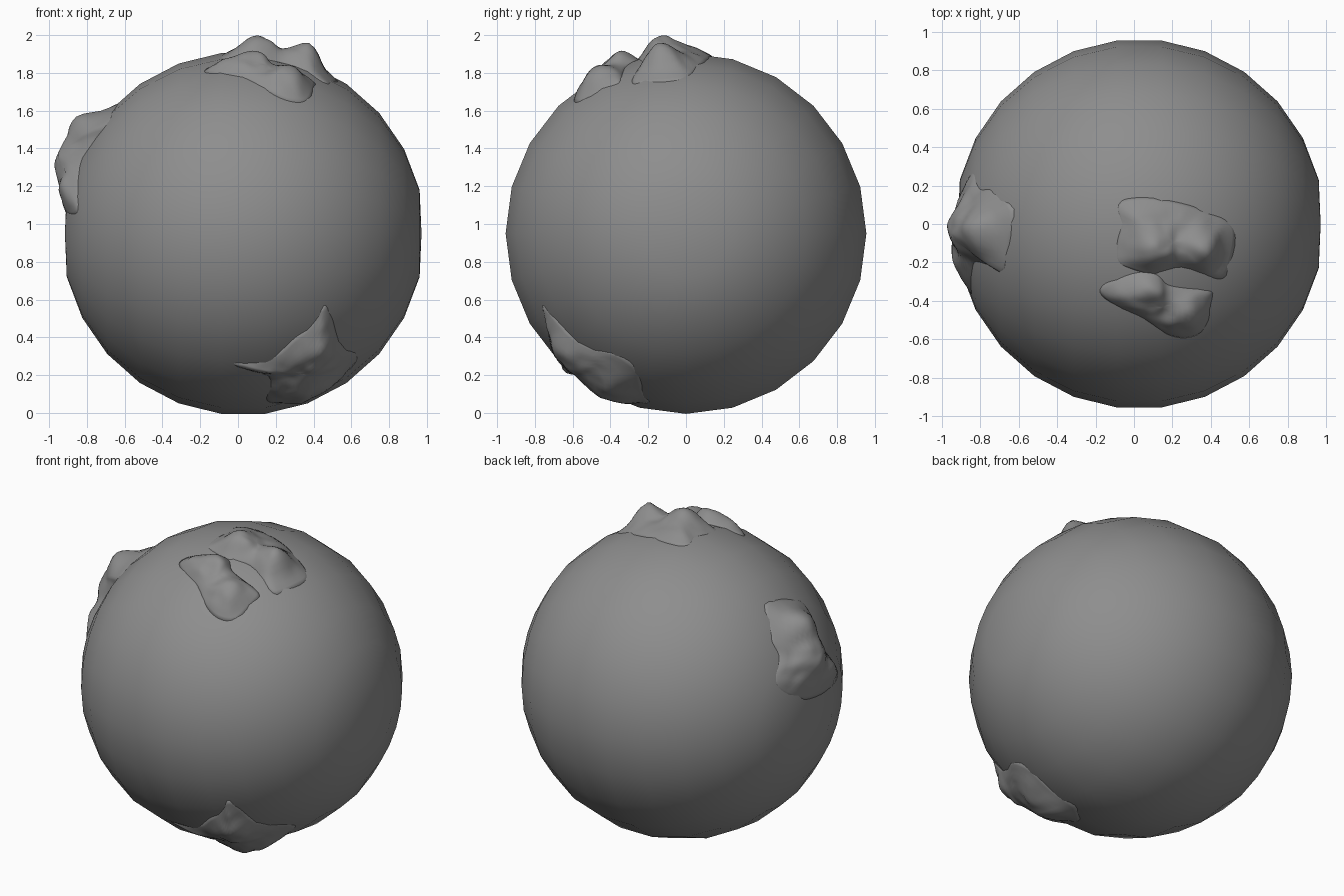
import bpy, math
from mathutils import Vector, noise

if "Cube" in bpy.data.objects:
    bpy.data.objects.remove(bpy.data.objects["Cube"])

CENTER = Vector((0.0275, 0, 0.95))
R = 0.963

grey = bpy.data.materials.new('dark_grey')
grey.diffuse_color = (0.27, 0.27, 0.27, 1)
grey.use_nodes = True
grey.node_tree.nodes["Principled BSDF"].inputs["Base Color"].default_value = grey.diffuse_color


def lift(axis, a, b):
    """Direction from the globe centre for a point read off a flat view."""
    if axis == 'left':
        y, z = a, b - CENTER.z
        v = Vector((-math.sqrt(max(0.01, R * R - y * y - z * z)), y, z))
    else:
        x, y = a - CENTER.x, b
        z = math.sqrt(max(0.01, R * R - x * x - y * y))
        v = Vector((x, y, z if axis == 'top' else -z))
    return v.normalized()


def rounded_outline(pts, steps=4):
    """Closed Catmull-Rom curve through the outline points."""
    out, n = [], len(pts)
    for i in range(n):
        p0, p1, p2, p3 = (Vector(pts[(i + k) % n]) for k in (-1, 0, 1, 2))
        for s in range(steps):
            t = s / steps
            out.append(0.5 * (2 * p1 + (p2 - p0) * t + (2 * p0 - 5 * p1 + 4 * p2 - p3) * t * t
                              + (3 * p1 - p0 - 3 * p2 + p3) * t ** 3))
    return out


def continent(name, axis, outline, peaks, base, rings=12):
    """Domed hilly patch: rings shrink from the coast to the middle."""
    coast = [lift(axis, *p) for p in rounded_outline(outline)]
    hills = [(lift(axis, a, b), h, w) for a, b, h, w in peaks]
    mid = sum(coast, Vector()).normalized()
    n = len(coast)

    def place(d, t):
        d = d.normalized()
        h = base + sum(a * math.exp(-((d - c).length / w) ** 2) for c, a, w in hills)
        h += 0.014 * noise.noise(d * 14)
        return CENTER + d * (0.95 + h * (1 - t ** 3.5))

    verts = [CENTER + d * 0.93 for d in coast]
    for k in range(rings):
        t = 1 - k / rings
        verts += [place(mid.lerp(d, t), t) for d in coast]
    verts.append(place(mid, 0))
    faces = [(k * n + i, k * n + (i + 1) % n, (k + 1) * n + (i + 1) % n, (k + 1) * n + i)
             for k in range(rings) for i in range(n)]
    faces += [(rings * n + i, rings * n + (i + 1) % n, len(verts) - 1) for i in range(n)]
    # make normals face outward
    a, b, c = (verts[i] for i in faces[-1])
    if (b - a).cross(c - a).dot(mid) < 0:
        faces = [tuple(reversed(f)) for f in faces]
    me = bpy.data.meshes.new(name)
    me.from_pydata(verts, [], faces)
    me.polygons.foreach_set('use_smooth', [True] * len(faces))
    me.materials.append(grey)
    bpy.context.collection.objects.link(bpy.data.objects.new(name, me))


# globe: poles along x, slightly flattened
bpy.ops.mesh.primitive_uv_sphere_add(segments=24, ring_count=13, radius=0.962, location=CENTER,
                                     rotation=(0, math.pi / 2, 0))
globe = bpy.context.object
globe.name = 'globe'
for v in globe.data.vertices:
    v.co.z = max(-0.944, min(0.944, v.co.z))
globe.data.materials.append(grey)
bpy.ops.object.shade_smooth()

# two land masses near the top (x, y)
continent('north_land_back', 'top',
          [(-.09, .11), (.05, .14), (.25, .11), (.4, .06), (.51, .01), (.54, -.07), (.5, -.25),
           (.43, -.29), (.25, -.23), (.11, -.27), (-.02, -.24), (-.1, -.2), (-.1, -.1), (-.08, 0)],
          [(.1, -.13, .085, .11), (.35, -.12, .105, .1), (.02, .02, .02, .1)], .025)
continent('north_land_front', 'top',
          [(-.18, -.36), (-.13, -.3), (.02, -.25), (.12, -.26), (.18, -.32), (.28, -.34), (.4, -.35),
           (.415, -.4), (.38, -.55), (.28, -.6), (.17, -.58), (.05, -.5), (-.1, -.43)],
          [(.28, -.46, .06, .11), (.07, -.33, .06, .09), (-.07, -.35, .03, .08)], .03)

# land mass on the left side (y, z)
continent('west_land', 'left',
          [(.08, 1.65), (-.12, 1.62), (-.26, 1.55), (-.22, 1.46), (-.21, 1.33), (-.3, 1.2),
           (-.38, 1.07), (-.3, 1.04), (-.1, 1.06), (.07, 1.09), (.2, 1.15), (.27, 1.22), (.27, 1.3),
           (.19, 1.4), (.18, 1.5)],
          [(-.04, 1.49, .1, .11), (-.02, 1.31, .08, .12), (-.18, 1.15, .03, .1)], .04)

# land mass low at the front (x, y on the lower half)
continent('south_land', 'bottom',
          [(-.04, -.66), (.16, -.57), (.15, -.42), (.16, -.3), (.3, -.19), (.45, -.22), (.6, -.25),
           (.645, -.36), (.58, -.5), (.53, -.62), (.5, -.72), (.46, -.77), (.4, -.75), (.3, -.73),
           (.2, -.69), (.06, -.67)],
          [(.36, -.42, .05, .13), (.42, -.62, .05, .14), (.48, -.36, .03, .1), (.32, -.29, .03, .08)], .03)
